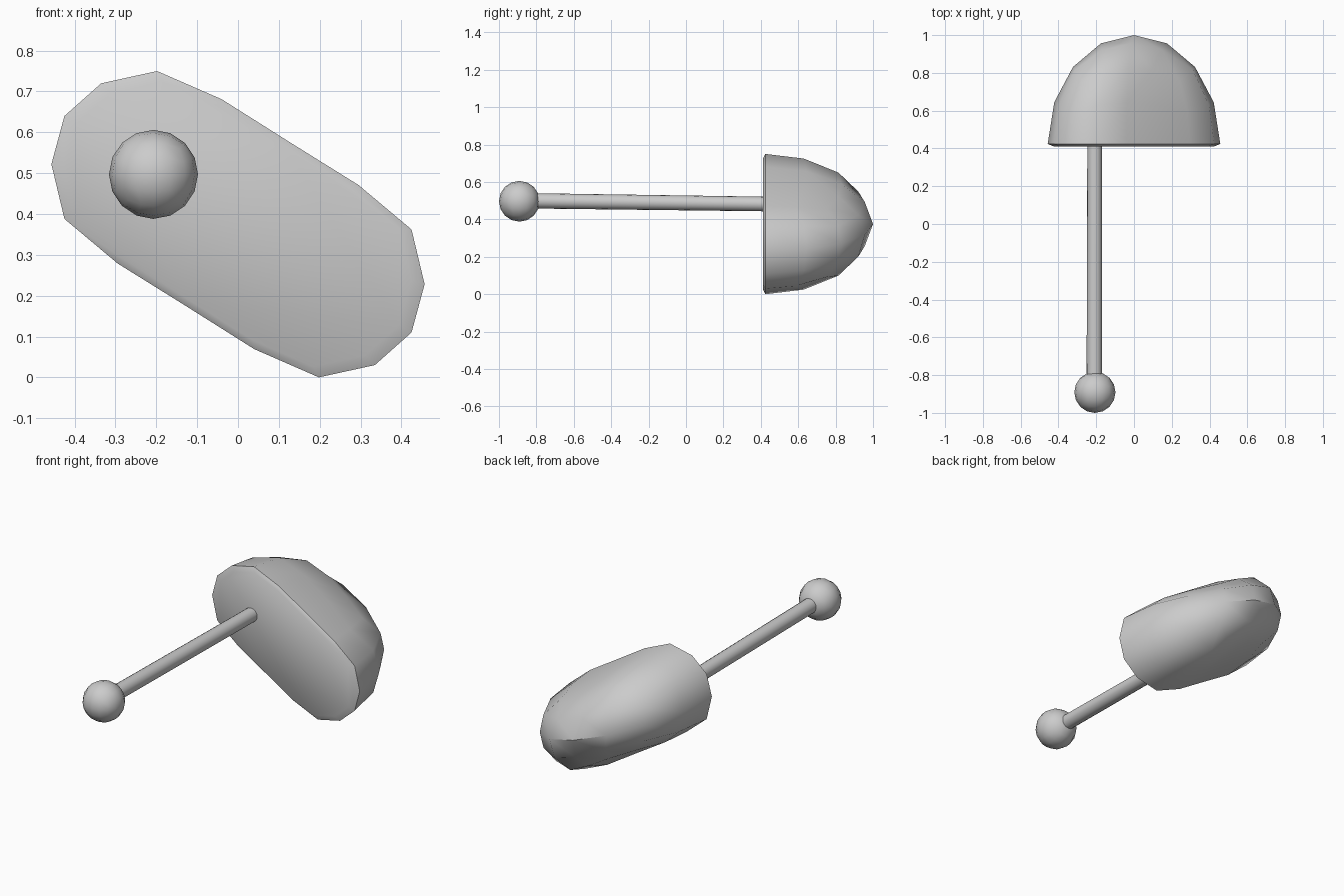
import bpy, bmesh, math
from mathutils import Vector

if "Cube" in bpy.data.objects:
    bpy.data.objects.remove(bpy.data.objects["Cube"])

# Half of the head outline (x, z about its centre); the other half is its point reflection
HALF = [(.457, -.147), (.425, -.013), (.295, .096), (.128, .2), (-.04, .306),
        (-.198, .375), (-.335, .345), (-.425, .265)]
OUTLINE = [Vector(p) for p in HALF] + [-Vector(p) for p in HALF]
CENTRE_Z, RIM_Y, CAP_Y = .375, .424, .411


def finish(name, bm, angle=40):
    bmesh.ops.recalc_face_normals(bm, faces=bm.faces[:])
    mesh = bpy.data.meshes.new(name)
    bm.to_mesh(mesh)
    bm.free()
    obj = bpy.data.objects.new(name, mesh)
    bpy.context.collection.objects.link(obj)
    bpy.ops.object.select_all(action='DESELECT')
    obj.select_set(True)
    bpy.context.view_layer.objects.active = obj
    bpy.ops.object.shade_smooth_by_angle(angle=math.radians(angle))
    return obj


def quad_sphere():
    # Cube with 4 x 4 faces per side, rounded to a unit sphere
    bm = bmesh.new()
    bmesh.ops.create_cube(bm, size=2)
    bmesh.ops.subdivide_edges(bm, edges=bm.edges[:], cuts=3, use_grid_fill=True)
    for v in bm.verts:
        v.co = Vector([math.tan(c * math.pi / 4) for c in v.co]).normalized()
    return bm


def outline_at(angle):
    t = (angle / math.tau * 16) % 16
    i = int(t)
    return OUTLINE[i % 16].lerp(OUTLINE[(i + 1) % 16], t - i)


# Head: half sphere stretched to the slanted oval outline
bm = quad_sphere()
bmesh.ops.delete(bm, geom=[v for v in bm.verts if v.co.y < -.01], context='VERTS')
for v in bm.verts:
    x, y, z = v.co
    p = outline_at(math.atan2(z, x) + 1e-5) * math.hypot(x, z)
    v.co = (p.x, RIM_Y + (1 - RIM_Y) * y, CENTRE_Z + p.y)

# Bevelled rim and flat striking face
rim = [e for e in bm.edges if e.is_boundary]
new = bmesh.ops.extrude_edge_only(bm, edges=rim)['geom']
for v in (g for g in new if isinstance(g, bmesh.types.BMVert)):
    v.co = (v.co.x * .93, CAP_Y, CENTRE_Z + (v.co.z - CENTRE_Z) * .93)
bmesh.ops.holes_fill(bm, edges=[e for e in bm.edges if e.is_boundary], sides=0)
finish("head", bm, 40)

# Ball at the end of the shaft
bm = quad_sphere()
for v in bm.verts:
    v.co = v.co * .109 + Vector((-.207, -.891, .497))
finish("end_ball", bm)

# Shaft, tilted slightly down towards the head
a, b = Vector((-.21, -.87, .5)), Vector((-.208, .46, .482))
bm = bmesh.new()
bmesh.ops.create_cone(bm, cap_ends=True, segments=16, radius1=.041, radius2=.039, depth=(b - a).length)
rot = (b - a).to_track_quat('Z', 'Y')
for v in bm.verts:
    v.co = rot @ v.co + (a + b) / 2
finish("shaft", bm)
